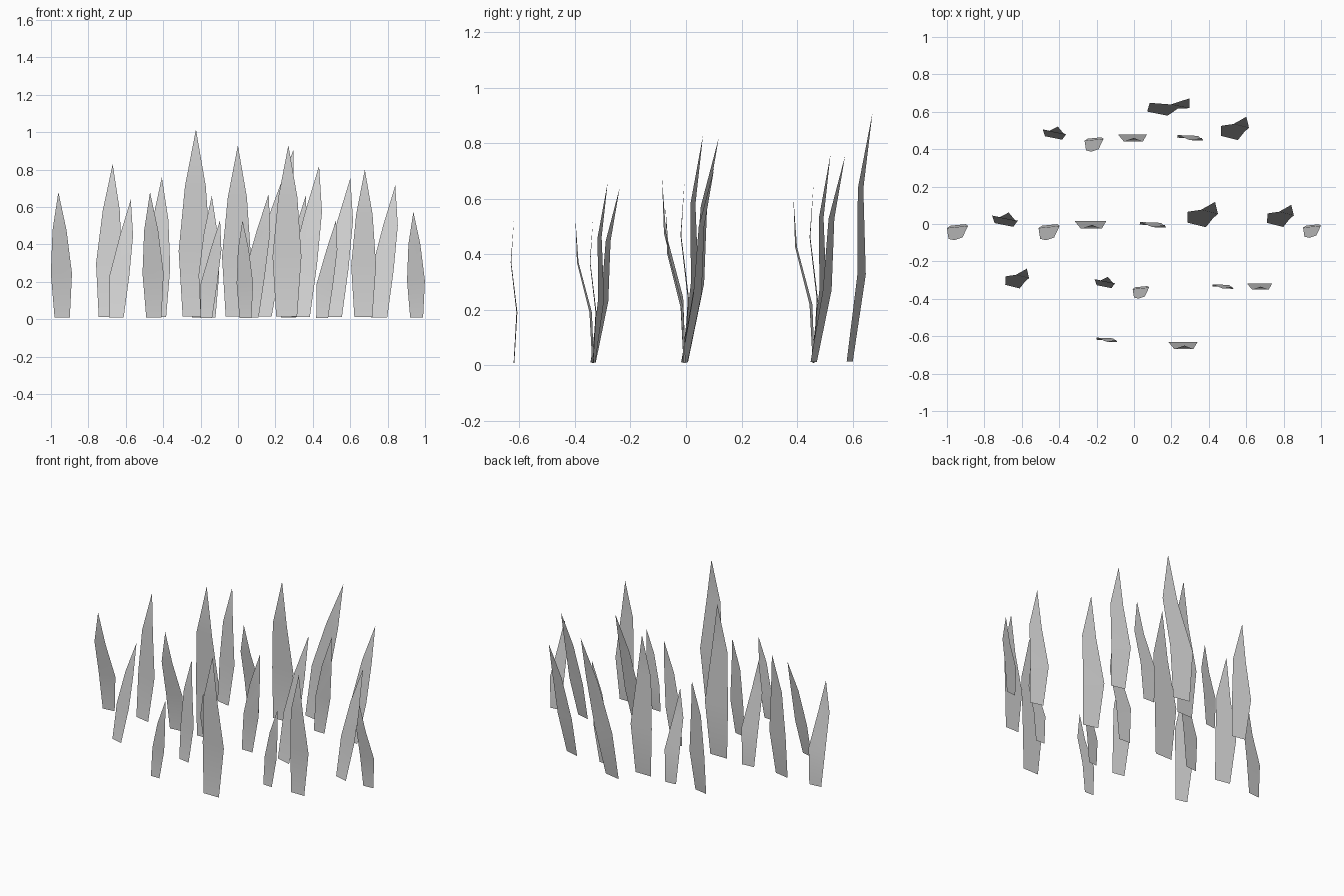
import bpy

cube = bpy.data.objects.get("Cube")
if cube:
    bpy.data.objects.remove(cube, do_unlink=True)

grey = bpy.data.materials.new("pale_grey")
grey.use_nodes = True
colour = (0.65, 0.65, 0.65, 1)
grey.diffuse_color = colour
grey.node_tree.nodes["Principled BSDF"].inputs["Base Color"].default_value = colour

# How each kind of blade leans, as a share of its height:
# tip shift sideways, tip shift backwards, and slope of its width in plan
KINDS = {
    "upright": (0.01, 0, 0),
    "slanted": (0.14, 0, -0.04),
    "forward": (-0.03, -0.12, 0.1),
    "backward": (0.03, 0.08, -0.2),
    "leaning": (0.12, 0.15, -0.25),
    "tall": (0.19, 0.09, -0.2),
}

# Levels of the leaf below its tip, as shares of its height:
# height, half width, share of the side shift, share of the back shift, curl
LEVELS = [
    (0.015, 0.06, 0, 0, 0),
    (0.36, 0.083, 0.2, 0.3, 0.02),
    (0.7, 0.055, 0.7, 0.7, -0.02),
]


def add_blade(name, kind, x, y, height):
    """A leaf of two softly bent panels and a pointed tip."""
    side, back, slope = KINDS[kind]
    verts = []
    for rise, half, side_share, back_share, curl in LEVELS:
        for edge in (-half, half):
            verts.append((x + height * (side * side_share + edge),
                          y + height * (back * back_share + curl + slope * edge),
                          height * rise))
    verts.append((x + height * side, y + height * back, height))
    mesh = bpy.data.meshes.new(name)
    mesh.from_pydata(verts, [], [(0, 1, 3, 2), (2, 3, 5, 4), (4, 5, 6)])
    mesh.materials.append(grey)
    mesh.shade_smooth()
    blade = bpy.data.objects.new(name, mesh)
    bpy.context.collection.objects.link(blade)


def plant_row(row, y, **blades):
    """Plant one row; each kind lists the base x and height of its blades."""
    for kind, places in blades.items():
        for number, (x, height) in enumerate(places, start=1):
            add_blade(f"{row}_{kind}_blade_{number}", kind, x, y, height)


# Rows from front to back
plant_row("front", -0.65, upright=[(0.26, 0.93)])
plant_row("front", -0.62, slanted=[(-0.17, 0.53)])
plant_row("near", -0.335,
          leaning=[(-0.65, 0.64)],
          backward=[(-0.16, 0.66)],
          forward=[(0.04, 0.53)],
          slanted=[(0.45, 0.53)],
          upright=[(0.67, 0.8)])
plant_row("middle", -0.005,
          forward=[(-0.94, 0.68), (-0.45, 0.68), (0.955, 0.575)],
          backward=[(-0.695, 0.83)],
          upright=[(-0.235, 1.015)],
          slanted=[(0.07, 0.67)],
          leaning=[(0.335, 0.82), (0.755, 0.715)])
plant_row("far", 0.46,
          backward=[(-0.43, 0.76)],
          forward=[(-0.21, 0.61)],
          upright=[(-0.01, 0.93)],
          slanted=[(0.27, 0.66)],
          leaning=[(0.51, 0.755)])
plant_row("back", 0.59, tall=[(0.125, 0.91)])
